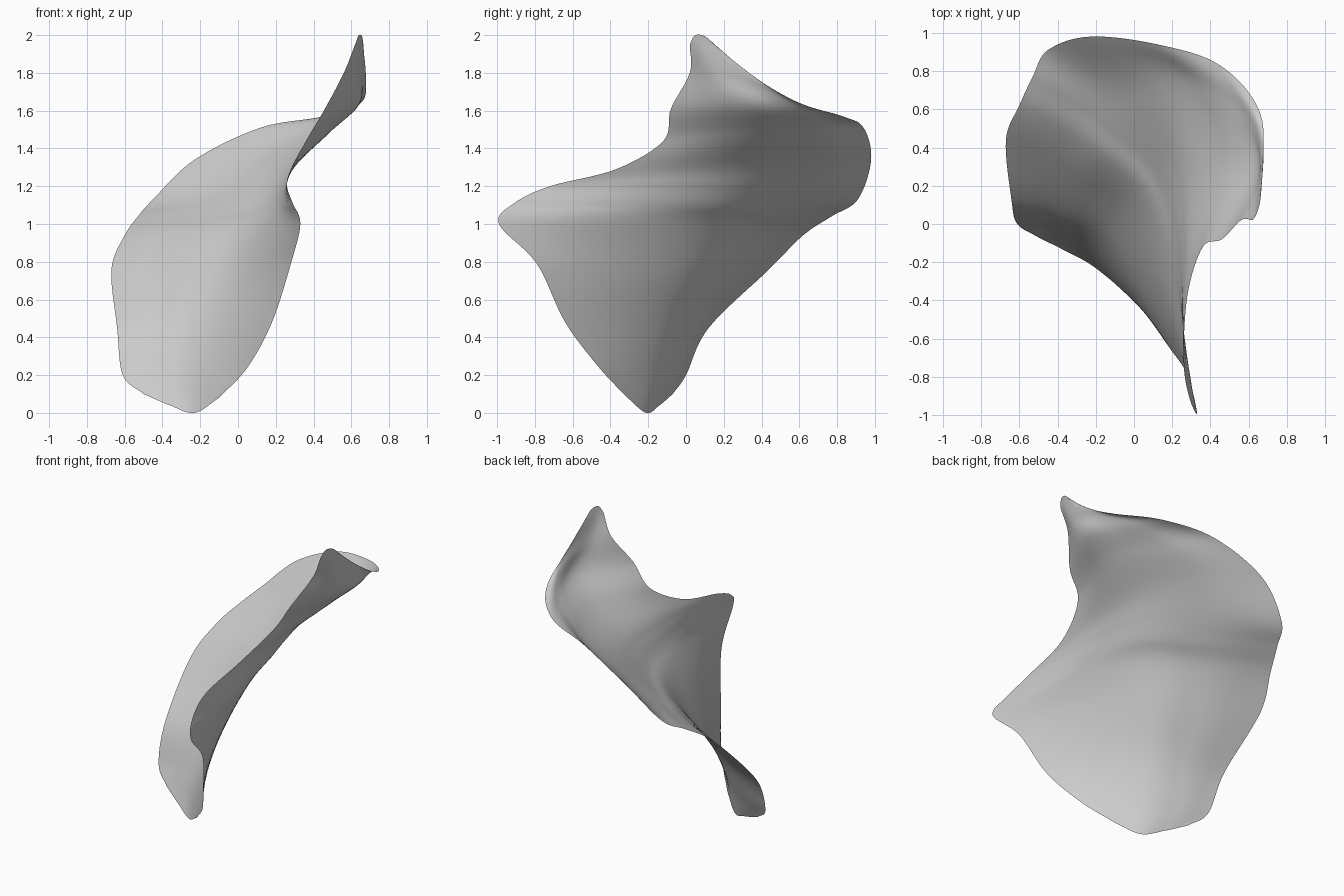
import bpy
import bmesh
from mathutils import Vector

STEPS = 8  # subdivisions of each span between guide points

if "Cube" in bpy.data.objects:
    bpy.data.objects.remove(bpy.data.objects["Cube"], do_unlink=True)

# Guide curves from the bottom lobe to the top tip.
# Each runs: front edge, ridge, back slope, rear edge.
GUIDES = [
    [(-.10, -.31, .08), (-.23, -.21, .00), (-.36, -.14, .04), (-.50, -.07, .10)],
    [(.05, -.46, .24), (-.21, -.16, .23), (-.42, -.05, .21), (-.61, .00, .20)],
    [(.18, -.64, .48), (-.13, -.10, .50), (-.38, .05, .47), (-.64, .12, .45)],
    [(.28, -.79, .79), (-.02, .00, .77), (-.33, .25, .74), (-.67, .44, .76)],
    [(.33, -.99, 1.0), (.11, .04, 1.0), (-.24, .41, .95), (-.60, .62, .94)],
    [(.29, -.91, 1.11), (.17, .12, 1.1), (-.16, .52, 1.05), (-.53, .77, 1.04)],
    [(.26, -.72, 1.20), (.22, .20, 1.20), (-.07, .63, 1.16), (-.45, .91, 1.13)],
    [(.28, -.37, 1.29), (.29, .29, 1.31), (.10, .71, 1.32), (-.23, .98, 1.34)],
    [(.36, -.12, 1.44), (.48, .36, 1.48), (.33, .72, 1.47), (.12, .94, 1.51)],
    [(.46, -.08, 1.61), (.63, .28, 1.63), (.59, .55, 1.60), (.45, .83, 1.57)],
    [(.56, .02, 1.80), (.64, .15, 1.80), (.67, .36, 1.75), (.66, .58, 1.65)],
    [(.62, .02, 1.95), (.64, .05, 2.0), (.66, .12, 1.98), (.67, .23, 1.85)],
]


def smooth_path(points):
    """Resample a polyline as a smooth curve through all its points."""
    pts = [Vector(p) for p in points]
    pts = [2 * pts[0] - pts[1]] + pts + [2 * pts[-1] - pts[-2]]
    path = []
    for a, b, c, d in zip(pts, pts[1:], pts[2:], pts[3:]):
        for i in range(STEPS):
            t = i / STEPS
            path.append(b + (c - a) * (t / 2)
                        + (2 * a - 5 * b + 4 * c - d) * (t * t / 2)
                        + (3 * b - a - 3 * c + d) * (t ** 3 / 2))
    return path + [pts[-2]]


def make_material(name, colour):
    mat = bpy.data.materials.new(name)
    mat.use_nodes = True
    mat.diffuse_color = colour
    bsdf = next(n for n in mat.node_tree.nodes if n.type == "BSDF_PRINCIPLED")
    bsdf.inputs["Base Color"].default_value = colour
    return mat


# Loft: smooth across each guide, then along the sheet
across = [smooth_path(guide) for guide in GUIDES]
columns = [smooth_path(column) for column in zip(*across)]

# Curved open sheet
bm = bmesh.new()
grid = [[bm.verts.new(p) for p in column] for column in columns]
for left, right in zip(grid, grid[1:]):
    for j in range(len(left) - 1):
        bm.faces.new((left[j], left[j + 1], right[j + 1], right[j]))
for face in bm.faces:
    face.smooth = True

mesh = bpy.data.meshes.new("curved_sheet")
bm.to_mesh(mesh)
bm.free()
mesh.materials.append(make_material("plain grey", (.6, .6, .6, 1)))
sheet = bpy.data.objects.new("curved_sheet", mesh)
bpy.context.collection.objects.link(sheet)
